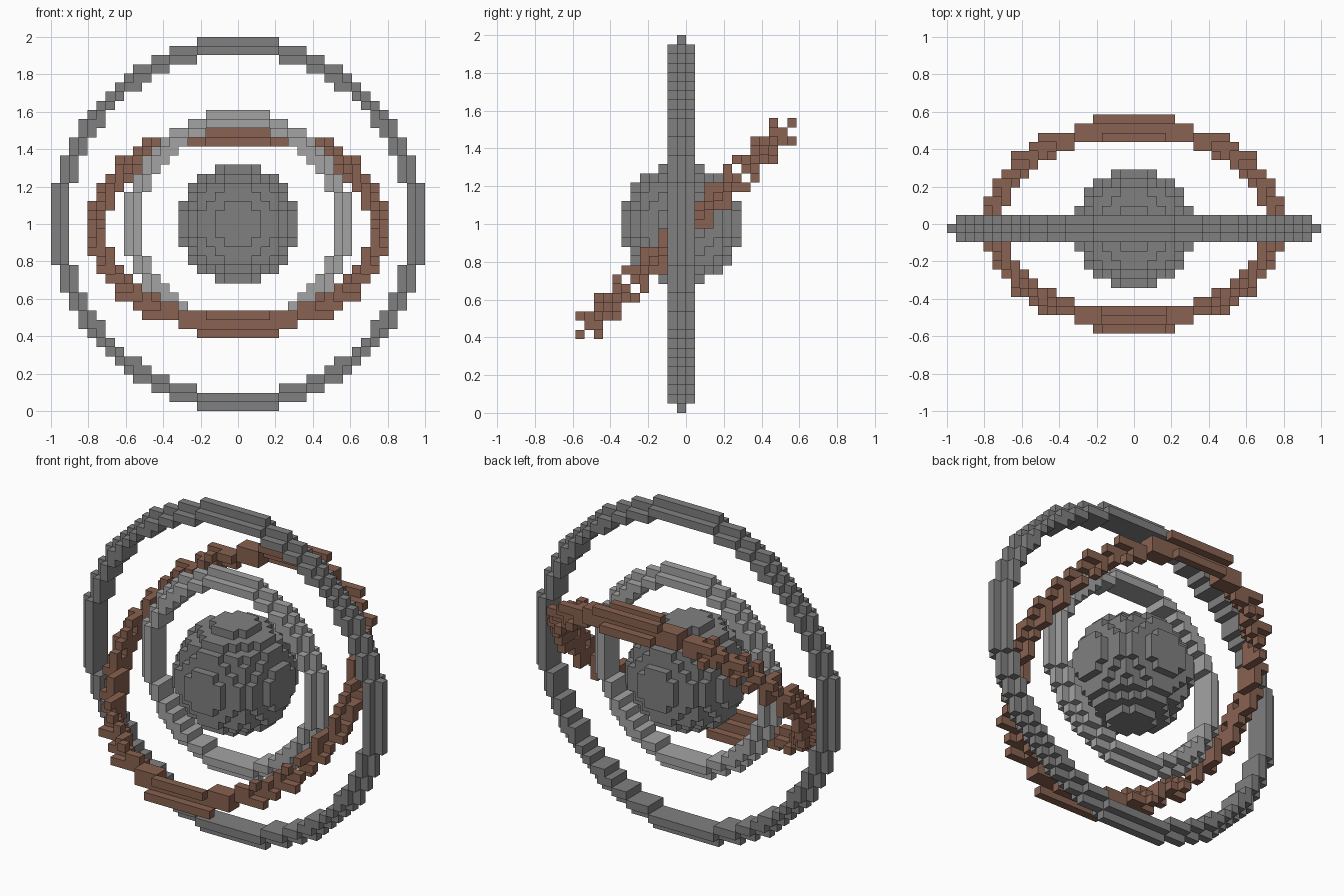
import bpy
import bmesh
import math
from mathutils import Vector

cube = bpy.data.objects.get("Cube")
if cube:
    bpy.data.objects.remove(cube, do_unlink=True)

VOXEL = 2 / 41                     # the large ring is 41 blocks across
CENTRE = Vector((0, -0.5, 20.5))   # block position of the shared centre


def material(name, colour):
    mat = bpy.data.materials.new(name)
    mat.use_nodes = True
    mat.diffuse_color = (*colour, 1)
    mat.node_tree.nodes["Principled BSDF"].inputs["Base Color"].default_value = (*colour, 1)
    return mat


def ball(radius):
    """Blocks of a solid ball."""
    span = range(-radius, radius + 1)
    return {(x, y, z) for x in span for y in span for z in span
            if math.hypot(x, y, z) < radius + 0.5}


def ring(radius):
    """Upright ring: a band three blocks deep with a one-block outer ridge."""
    span = range(-radius, radius + 1)
    blocks = set()
    for x in span:
        for z in span:
            layer = radius - round(math.hypot(x, z))
            if layer == 0:
                blocks.add((x, 0, z))
            elif layer == 1:
                blocks.update((x, y, z) for y in (-1, 0, 1))
    return blocks


def tilt(blocks):
    """Lean blocks 45 degrees about x and snap them back to the grid."""
    root = math.sqrt(2)
    return {(x, math.ceil((y + z) / root), math.floor((z - y) / root))
            for x, y, z in blocks}


def build(name, blocks, mat):
    """Make a mesh from the exposed block sides."""
    bm = bmesh.new()
    corners = {}

    def corner(point):
        key = tuple(round(2 * c) for c in point)
        if key not in corners:
            corners[key] = bm.verts.new((point + CENTRE) * VOXEL)
        return corners[key]

    for block in sorted(blocks):
        for axis in range(3):
            for sign in (-1, 1):
                normal = Vector((0, 0, 0))
                normal[axis] = sign
                beside = tuple(int(c) for c in Vector(block) + normal)
                if beside in blocks:
                    continue
                u = Vector((0, 0, 0))
                u[(axis + 1) % 3] = 1
                v = normal.cross(u)
                middle = Vector(block) + normal / 2
                bm.faces.new([corner(middle + (u * a + v * b) / 2)
                              for a, b in ((-1, -1), (1, -1), (1, 1), (-1, 1))])
    mesh = bpy.data.meshes.new(name)
    bm.to_mesh(mesh)
    bm.free()
    mesh.materials.append(mat)
    obj = bpy.data.objects.new(name, mesh)
    bpy.context.collection.objects.link(obj)
    return obj


dark_grey = material("dark_grey", (0.216, 0.216, 0.216))
light_grey = material("light_grey", (0.37, 0.37, 0.37))
brown = material("brown", (0.246, 0.122, 0.082))

# Core, two upright rings and the leaning ring between them
build("core_ball", ball(6), dark_grey)
build("inner_ring", ring(12), light_grey)
build("tilted_ring", tilt(ring(16)), brown)
build("outer_ring", ring(20), dark_grey)
